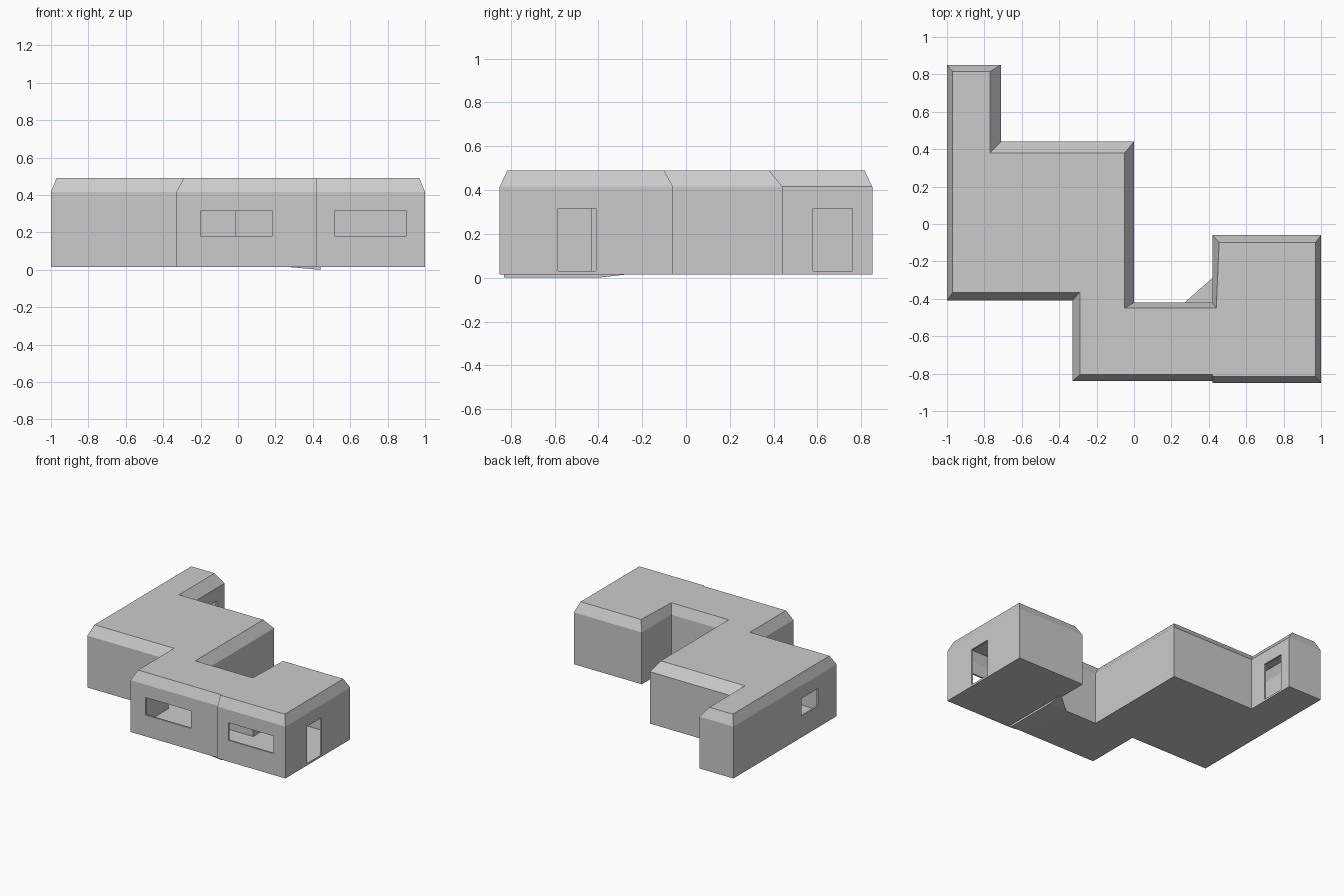
import bpy, bmesh
from mathutils import Vector

if "Cube" in bpy.data.objects:
    bpy.data.objects.remove(bpy.data.objects["Cube"])

# Footprint at the walls and smaller outline at the flat roof (clockwise from above)
WALL = [(-1, .85), (-.71, .85), (-.71, .44), (0, .44), (0, -.42), (.42, -.42), (.42, -.06),
        (1, -.06), (1, -.85), (.42, -.85), (.42, -.84), (-.33, -.84), (-.33, -.41), (-1, -.41)]
ROOF = [(-.97, .815), (-.77, .815), (-.77, .38), (-.05, .38), (-.05, -.45), (.44, -.45),
        (.455, -.10), (.97, -.10), (.97, -.815), (.42, -.815), (.42, -.805), (-.29, -.805),
        (-.29, -.365), (-.97, -.365)]
THICK = 0.013


def inset(profile, d):
    """Mitred inward offset of a clockwise outline."""
    out = []
    for i, p in enumerate(profile):
        p = Vector(p)
        a = (p - Vector(profile[i - 1])).normalized()
        b = (Vector(profile[(i + 1) % len(profile)]) - p).normalized()
        na, nb = Vector((a.y, -a.x)), Vector((b.y, -b.x))
        out.append(p + (na + nb) * d / (1 + na.dot(nb)))
    return out


def add_loft(bm, rings, flip=False):
    """Closed skin through (outline, z) rings with flat caps."""
    loops = [[bm.verts.new((p[0], p[1], z)) for p in prof] for prof, z in rings]
    faces = [bm.faces.new(loops[0]), bm.faces.new(loops[-1])]
    for lo, hi in zip(loops, loops[1:]):
        for i in range(len(lo)):
            j = (i + 1) % len(lo)
            faces.append(bm.faces.new((lo[i], lo[j], hi[j], hi[i])))
    bmesh.ops.recalc_face_normals(bm, faces=faces)
    if flip:
        bmesh.ops.reverse_faces(bm, faces=faces)


def make_object(name, bm):
    me = bpy.data.meshes.new(name)
    bm.to_mesh(me)
    bm.free()
    ob = bpy.data.objects.new(name, me)
    bpy.context.collection.objects.link(ob)
    return ob


# Hollow building shell: outer skin plus reversed inner skin
bm = bmesh.new()
add_loft(bm, [(WALL, .015), (WALL, .415), (ROOF, .49)])
add_loft(bm, [(inset(WALL, THICK), .015 + THICK), (inset(WALL, THICK), .412),
              (inset(ROOF, THICK * .8), .49 - THICK)], flip=True)
building = make_object("building_shell", bm)

# Window and door openings (x0, x1, y0, y1, z0, z1)
OPENINGS = [(-.20, .185, -.88, -.80, .18, .315),    # front window, middle
            (.515, .90, -.88, -.80, .18, .315),     # front window, right
            (-1.04, -.96, -.18, .02, .18, .315),    # left window
            (.96, 1.04, -.585, -.41, .03, .315),    # right door
            (-.75, -.67, .58, .76, .03, .315)]      # rear wing door
bm = bmesh.new()
for x0, x1, y0, y1, z0, z1 in OPENINGS:
    rect = [(x0, y0), (x0, y1), (x1, y1), (x1, y0)]
    add_loft(bm, [(rect, z0), (rect, z1)])
cutter = make_object("opening_cutter", bm)
cutter.hide_render = True

mod = building.modifiers.new("openings", 'BOOLEAN')
mod.operation = 'DIFFERENCE'
mod.solver = 'EXACT'
mod.object = cutter
bpy.context.view_layer.objects.active = building
building.select_set(True)
bpy.ops.object.modifier_apply(modifier=mod.name)
bpy.data.objects.remove(cutter, do_unlink=True)

# Thin sloping wedge under the floor seam
bm = bmesh.new()
top = [bm.verts.new(p) for p in ((.27, -.83, .015), (.27, -.42, .015), (.44, -.27, .015), (.44, -.83, .015))]
low = [bm.verts.new(p) for p in ((.44, -.40, 0), (.44, -.83, 0))]
for f in ((top[0], top[1], top[2], top[3]), (top[0], low[1], low[0], top[1]),
          (top[1], low[0], top[2]), (top[2], low[0], low[1], top[3]), (top[0], top[3], low[1])):
    bm.faces.new(f)
bmesh.ops.recalc_face_normals(bm, faces=bm.faces)
make_object("floor_wedge", bm)
